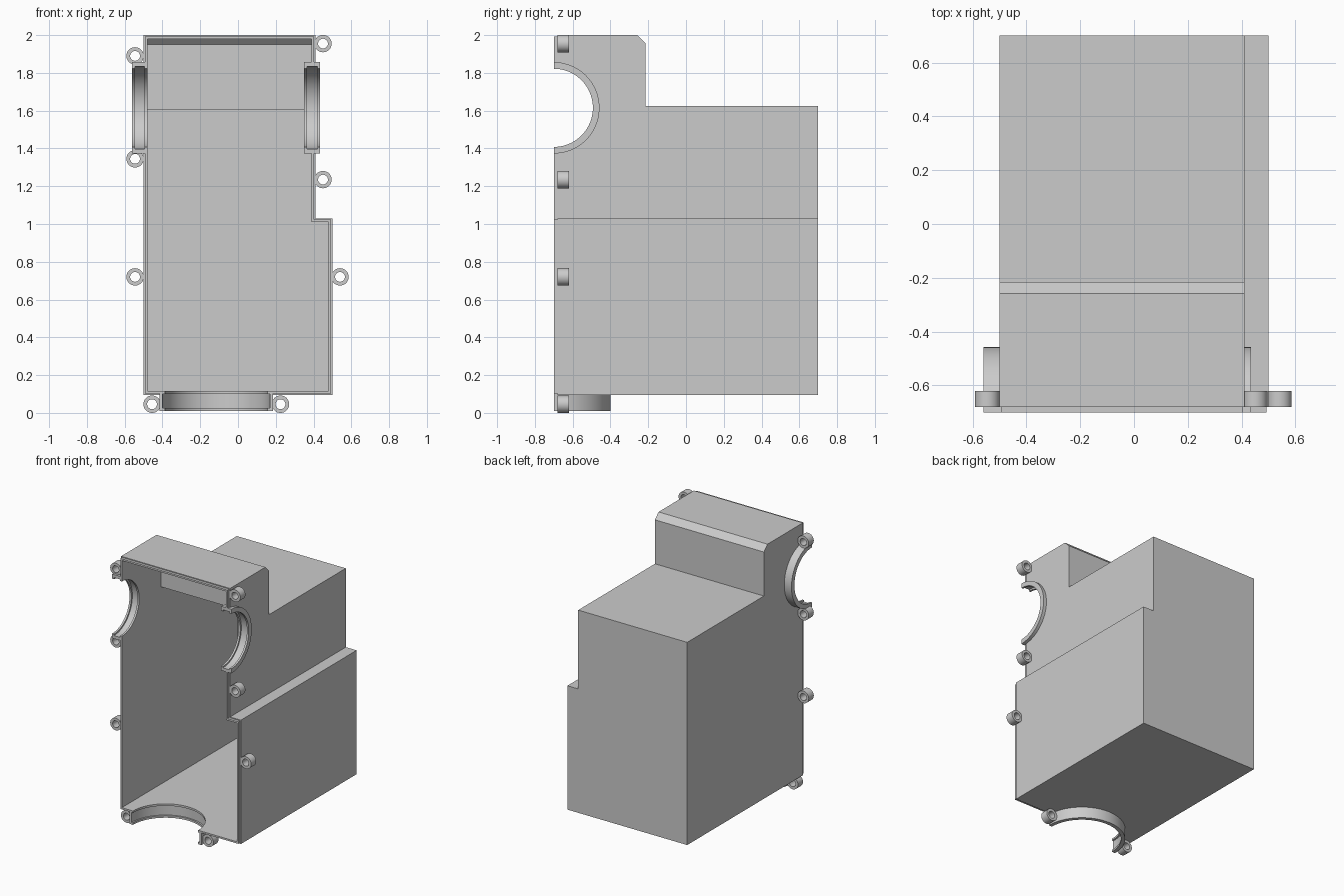
import bpy, bmesh, math
from mathutils import Vector

if "Cube" in bpy.data.objects:
    bpy.data.objects.remove(bpy.data.objects["Cube"])

grey = bpy.data.materials.new("light grey")
grey.diffuse_color = (0.6, 0.6, 0.6, 1)
grey.use_nodes = True
grey.node_tree.nodes["Principled BSDF"].inputs["Base Color"].default_value = grey.diffuse_color

WALL = 0.02
FRONT = -0.7


def finish(name, bm, smooth=False):
    bmesh.ops.recalc_face_normals(bm, faces=bm.faces)
    me = bpy.data.meshes.new(name)
    bm.to_mesh(me)
    bm.free()
    me.materials.append(grey)
    ob = bpy.data.objects.new(name, me)
    bpy.context.collection.objects.link(ob)
    if smooth:
        bpy.ops.object.select_all(action='DESELECT')
        ob.select_set(True)
        bpy.context.view_layer.objects.active = ob
        bpy.ops.object.shade_smooth_by_angle(angle=math.radians(35))
    return ob


def prism(name, points, depth):
    """Closed 3D outline pushed along a vector."""
    bm = bmesh.new()
    face = bm.faces.new([bm.verts.new(p) for p in points])
    ext = bmesh.ops.extrude_face_region(bm, geom=[face])
    bmesh.ops.translate(bm, vec=depth,
                        verts=[v for v in ext["geom"] if isinstance(v, bmesh.types.BMVert)])
    return finish(name, bm)


def boolean(target, tool, op):
    """Apply a boolean and drop the tool."""
    mod = target.modifiers.new("cut", 'BOOLEAN')
    mod.operation, mod.solver, mod.object = op, 'EXACT', tool
    bpy.ops.object.select_all(action='DESELECT')
    target.select_set(True)
    bpy.context.view_layer.objects.active = target
    bpy.ops.object.modifier_apply(modifier=mod.name)
    bpy.data.objects.remove(tool)


def housing_solid(name, d, y0):
    """Housing volume shrunk by d: front outline crossed with side outline."""
    l, r, s, b = -0.5 + d, 0.5 - d, 0.41 - d, 0.095 + d
    front = [(l, b), (r, b), (r, 1.03 - d), (s, 1.03 - d), (s, 2.2), (l, 2.2)]
    side = [(y0, -0.1), (0.7 - d, -0.1), (0.7 - d, 1.625 - d), (-0.215 - d, 1.625 - d),
            (-0.215 - d, 1.957 - d * 0.4), (-0.258 - d * 0.4, 2 - d), (y0, 2 - d)]
    solid = prism(name, [(x, -1, z) for x, z in front], (0, 2, 0))
    boolean(solid, prism("side_tool", [(-1, y, z) for y, z in side], (2, 0, 0)), 'INTERSECT')
    return solid


def lathe(name, profile, centre, axis, a0, a1, steps):
    """Spin a closed (along, radius) profile about the x, y or z axis."""
    bm = bmesh.new()
    full = abs(a1 - a0) > 6.28
    rings = []
    for i in range(steps if full else steps + 1):
        a = a0 + (a1 - a0) * i / steps
        c, s = math.cos(a), math.sin(a)
        place = {'x': lambda t, r: (t, r * s, r * c),
                 'y': lambda t, r: (r * c, t, r * s),
                 'z': lambda t, r: (r * c, r * s, t)}[axis]
        rings.append([bm.verts.new(Vector(centre) + Vector(place(t, r))) for t, r in profile])
    n = len(profile)
    for i in range(steps):
        p, q = rings[i], rings[(i + 1) % len(rings)]
        for j in range(n):
            bm.faces.new((p[j], p[(j + 1) % n], q[(j + 1) % n], q[j]))
    if not full:
        bm.faces.new(rings[0])
        bm.faces.new(rings[-1])
    return finish(name, bm, True)


def hole(target, centre, radius, axis, length):
    """Round opening through a wall."""
    bm = bmesh.new()
    bmesh.ops.create_cone(bm, cap_ends=True, segments=64, radius1=radius,
                          radius2=radius, depth=length)
    if axis == 'x':
        for v in bm.verts:
            v.co = (v.co.z, v.co.y, v.co.x)
    bmesh.ops.translate(bm, vec=centre, verts=bm.verts)
    boolean(target, finish("hole_tool", bm), 'DIFFERENCE')


# Hollow housing, open at the front, with a thin stepped lip
housing = housing_solid("housing", 0, FRONT + 0.02)
boolean(housing, housing_solid("lip", 0.007, FRONT), 'UNION')
boolean(housing, housing_solid("cavity", WALL, -0.9), 'DIFFERENCE')

# Half-round collars: name, centre, axis, start, end, inner and outer radius
collars = [
    ("left_collar", (0, FRONT, 1.615), 'x', -0.56, -0.48, 0.207, 0.242),
    ("right_collar", (0, FRONT, 1.615), 'x', 0.35, 0.435, 0.207, 0.242),
    ("bottom_collar", (-0.115, FRONT, 0), 'z', 0.01, 0.115, 0.272, 0.3),
]
for name, centre, axis, t0, t1, ri, ro in collars:
    mid = Vector(centre)
    mid['xyz'.index(axis)] = (t0 + t1) / 2
    hole(housing, mid, (ri + ro) / 2, axis, 0.2)
    g = 0.015  # shallow groove round the inside
    profile = [(t0, ro), (t0, ri), (t0 + g, ri), (t0 + g, ri + 0.012),
               (t1 - g, ri + 0.012), (t1 - g, ri), (t1, ri), (t1, ro)]
    lathe(name, profile, centre, axis, 0, math.pi, 40)

# Screw bosses round the open edge
bosses = [(-0.545, 1.89), (-0.545, 1.345), (-0.545, 0.72), (0.45, 1.955),
          (0.45, 1.235), (0.54, 0.72), (-0.455, 0.046), (0.225, 0.046)]
for i, (x, z) in enumerate(bosses):
    lathe(f"screw_boss_{i + 1}", [(-0.68, 0.046), (-0.62, 0.046), (-0.62, 0.026), (-0.68, 0.026)],
          (x, 0, z), 'y', 0, 2 * math.pi, 32)
